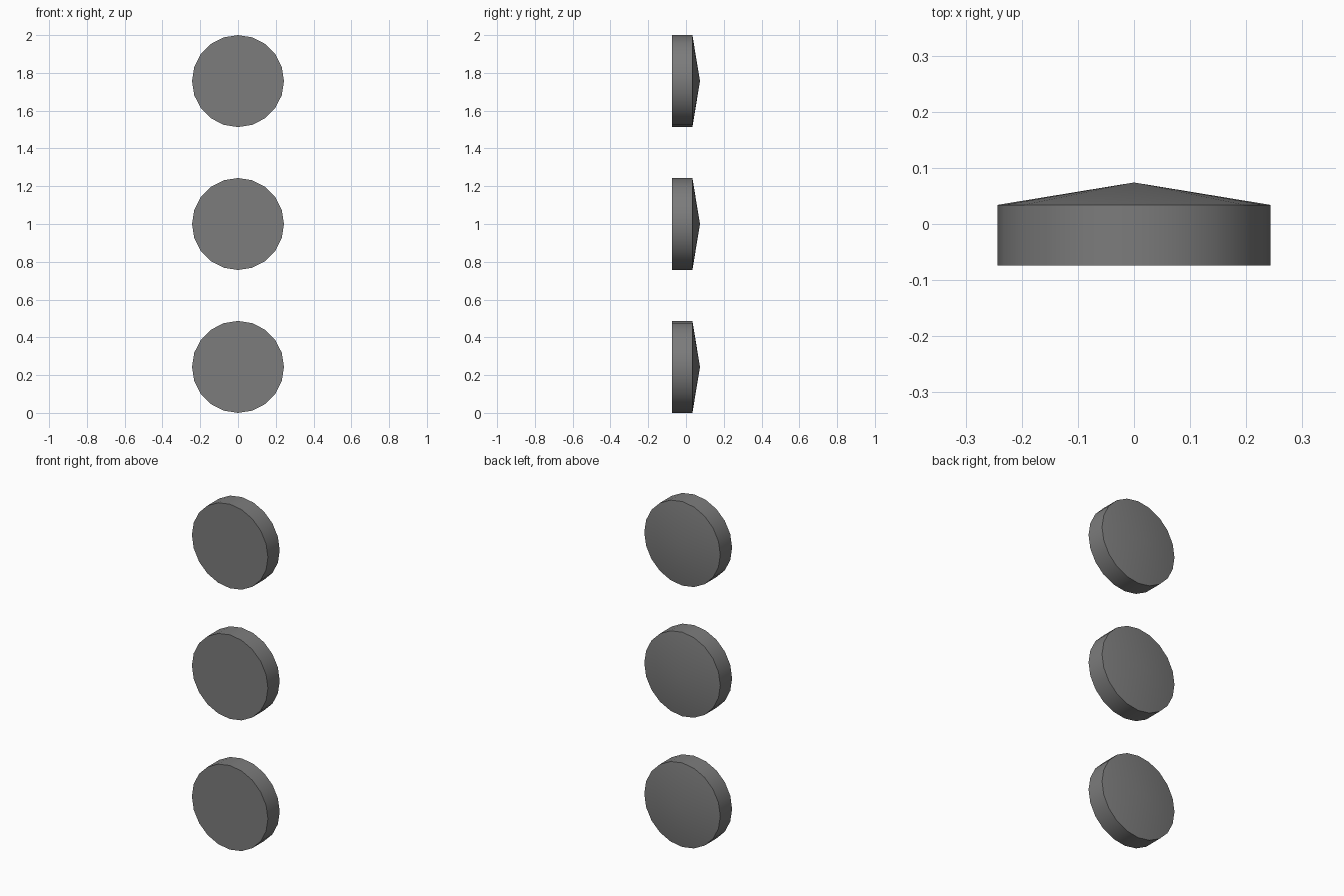
import bpy, bmesh, math

if "Cube" in bpy.data.objects:
    bpy.data.objects.remove(bpy.data.objects["Cube"])

RADIUS, SIDES = 0.2435, 20
Y_FRONT, Y_RIM, Y_APEX = -0.074, 0.034, 0.074

# Dark grey finish
dark = bpy.data.materials.new("dark_grey")
dark.diffuse_color = (0.2, 0.2, 0.2, 1)
dark.use_nodes = True
dark.node_tree.nodes["Principled BSDF"].inputs["Base Color"].default_value = dark.diffuse_color


def lens_disc(name, z):
    """Flat-fronted disc with a shallow cone on the back."""
    bm = bmesh.new()
    angles = [math.tau * i / SIDES for i in range(SIDES)]
    front, rim = [[bm.verts.new((RADIUS * math.cos(a), y, RADIUS * math.sin(a)))
                   for a in angles] for y in (Y_FRONT, Y_RIM)]
    apex = bm.verts.new((0, Y_APEX, 0))
    bm.faces.new(front)
    for i in range(SIDES):
        j = (i + 1) % SIDES
        bm.faces.new((front[i], front[j], rim[j], rim[i]))
        bm.faces.new((rim[i], rim[j], apex))
    bmesh.ops.recalc_face_normals(bm, faces=bm.faces)
    mesh = bpy.data.meshes.new(name)
    bm.to_mesh(mesh)
    bm.free()
    mesh.materials.append(dark)
    obj = bpy.data.objects.new(name, mesh)
    obj.location.z = z
    bpy.context.collection.objects.link(obj)
    # smooth wall and cone, sharp rims
    bpy.ops.object.select_all(action='DESELECT')
    obj.select_set(True)
    bpy.context.view_layer.objects.active = obj
    bpy.ops.object.shade_smooth_by_angle(angle=math.radians(30))


# Vertical row of three lamps
for name, z in (("lower_lamp", RADIUS), ("middle_lamp", 1.0),
                ("upper_lamp", 2 - RADIUS)):
    lens_disc(name, z)
